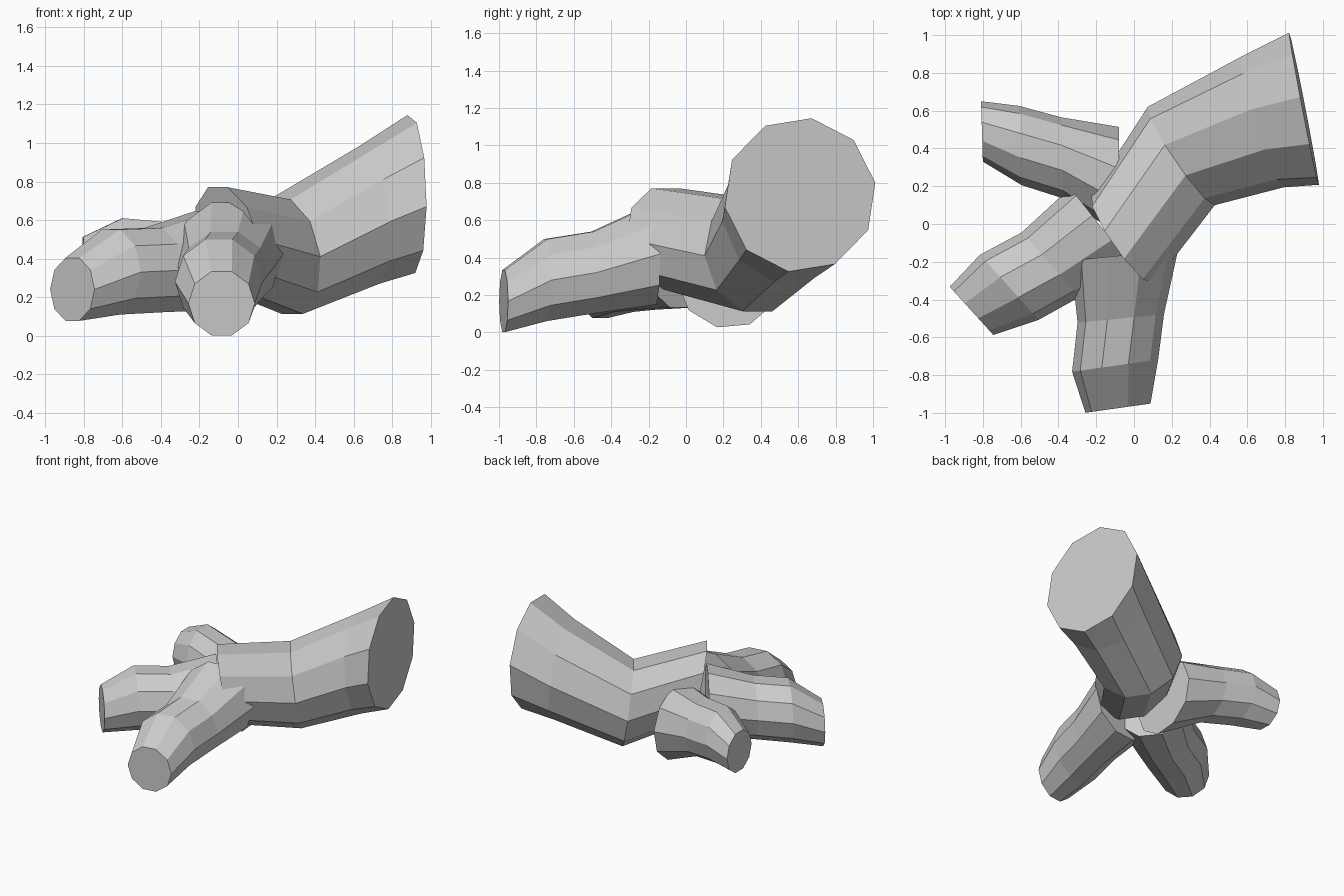
import bpy, bmesh
from math import cos, sin, pi, radians
from mathutils import Vector

if "Cube" in bpy.data.objects:
    bpy.data.objects.remove(bpy.data.objects["Cube"])

SIDES = 10


def limb(name, rings):
    """Ten-sided capped tube; each ring is (centre, facing, radius, roll)."""
    bm = bmesh.new()
    loops = []
    for centre, facing, radius, roll in rings:
        n = Vector(facing).normalized()
        side = n.cross(Vector((0, 0, 1))).normalized()
        up = side.cross(n)
        loop = []
        for i in range(SIDES):
            a = 2 * pi * (i + 0.5) / SIDES + pi / 2 + radians(roll)
            loop.append(bm.verts.new(Vector(centre) + radius * (cos(a) * side + sin(a) * up)))
        loops.append(loop)
    for a, b in zip(loops, loops[1:]):
        for i in range(SIDES):
            j = (i + 1) % SIDES
            bm.faces.new((a[i], a[j], b[j], b[i]))
    bm.faces.new(loops[0])
    bm.faces.new(loops[-1])
    bmesh.ops.recalc_face_normals(bm, faces=bm.faces)
    mesh = bpy.data.meshes.new(name)
    bm.to_mesh(mesh)
    bm.free()
    bpy.context.collection.objects.link(bpy.data.objects.new(name, mesh))


# Palm bending up into the flared leg
limb("leg", [
    ((-0.06, -0.08, 0.50), (0.82, 0.57, 0.20), 0.29, 0),
    ((0.25, 0.36, 0.41), (0.82, 0.56, 0.13), 0.315, 0),
    ((0.68, 0.54, 0.625), (0.95, 0.30, 0.10), 0.365, -5),
    ((0.90, 0.61, 0.735), (0.98, 0.19, 0.02), 0.415, -9),
])

# Front toe
F = (0.14, -1, 0)
limb("front_toe", [
    ((-0.05, -0.165, 0.42), (0.1, -1, 0), 0.285, 0),
    ((-0.07, -0.50, 0.32), (0.1, -1, 0), 0.23, 0),
    ((-0.10, -0.75, 0.28), F, 0.23, 0),
    ((-0.085, -0.975, 0.167), F, 0.174, 0),
])

# Left toe
L = (-0.74, -0.67, 0)
limb("left_toe", [
    ((-0.17, -0.02, 0.39), (-0.78, -0.62, 0), 0.27, 0),
    ((-0.44, -0.215, 0.34), L, 0.23, 0),
    ((-0.66, -0.335, 0.33), L, 0.232, 0),
    ((-0.86, -0.46, 0.24), L, 0.172, 0),
])

# Back toe
B = (-1, -0.03, 0)
limb("back_toe", [
    ((-0.08, 0.23, 0.305), (-1, 0, 0), 0.285, 5),
    ((-0.38, 0.35, 0.385), B, 0.215, 0),
    ((-0.60, 0.415, 0.41), B, 0.21, 0),
    ((-0.805, 0.49, 0.36), B, 0.16, 0),
])
